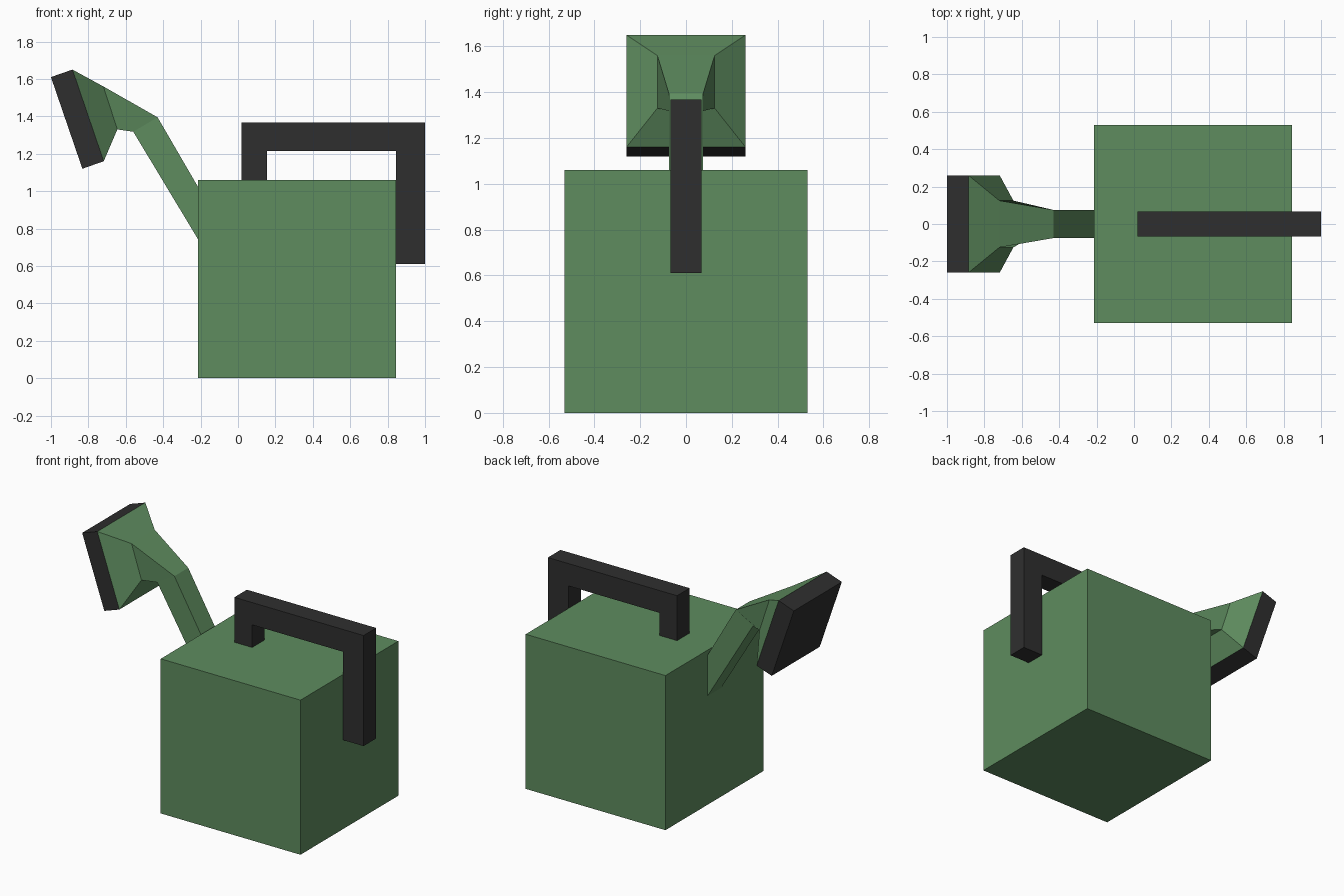
import bpy
import bmesh

if "Cube" in bpy.data.objects:
    bpy.data.objects.remove(bpy.data.objects["Cube"])


def material(name, rgb):
    m = bpy.data.materials.new(name)
    m.diffuse_color = (*rgb, 1)
    m.use_nodes = True
    m.node_tree.nodes["Principled BSDF"].inputs["Base Color"].default_value = m.diffuse_color
    return m


GREEN = material("leaf green", (0.112, 0.262, 0.114))
DARK = material("dark grey", (0.028, 0.028, 0.028))


def finish(name, bm, mat):
    bmesh.ops.recalc_face_normals(bm, faces=bm.faces)
    mesh = bpy.data.meshes.new(name)
    bm.to_mesh(mesh)
    bm.free()
    mesh.materials.append(mat)
    ob = bpy.data.objects.new(name, mesh)
    bpy.context.collection.objects.link(ob)
    return ob


def extrude_profile(name, points, half_width, mat):
    """Side profile in x, z given thickness along y."""
    bm = bmesh.new()
    face = bm.faces.new([bm.verts.new((x, -half_width, z)) for x, z in points])
    new = bmesh.ops.extrude_face_region(bm, geom=[face])["geom"]
    verts = [g for g in new if isinstance(g, bmesh.types.BMVert)]
    bmesh.ops.translate(bm, verts=verts, vec=(0, 2 * half_width, 0))
    return finish(name, bm, mat)


def loft(name, sections, mat):
    """Join four-sided sections: (top x, z), (bottom x, z), half width."""
    bm = bmesh.new()
    rings = []
    for (tx, tz), (bx, bz), w in sections:
        rings.append([bm.verts.new(p) for p in
                      ((tx, -w, tz), (tx, w, tz), (bx, w, bz), (bx, -w, bz))])
    for a, b in zip(rings, rings[1:]):
        for i in range(4):
            j = (i + 1) % 4
            bm.faces.new((a[i], a[j], b[j], b[i]))
    bm.faces.new(rings[0])
    bm.faces.new(rings[-1])
    return finish(name, bm, mat)


# Cubic water tank
extrude_profile("tank", [(-0.215, 0), (0.845, 0), (0.845, 1.06), (-0.215, 1.06)],
                0.53, GREEN)

# Square handle hooking from the lid over to the rear wall
extrude_profile("handle", [(0.02, 1.06), (0.155, 1.06), (0.155, 1.215),
                           (0.845, 1.215), (0.845, 0.61), (1.0, 0.61),
                           (1.0, 1.368), (0.02, 1.368)], 0.068, DARK)

# Bent spout flaring out to the sprinkler head
loft("spout", [((-0.215, 1.025), (-0.215, 0.745), 0.075),
               ((-0.43, 1.395), (-0.56, 1.318), 0.075),
               ((-0.72, 1.56), (-0.645, 1.33), 0.125),
               ((-0.885, 1.65), (-0.718, 1.16), 0.26)], GREEN)

# Sprinkler plate on the end of the spout
extrude_profile("sprinkler_plate", [(-0.885, 1.65), (-0.718, 1.16),
                                    (-0.832, 1.12), (-1.0, 1.61)], 0.26, DARK)
